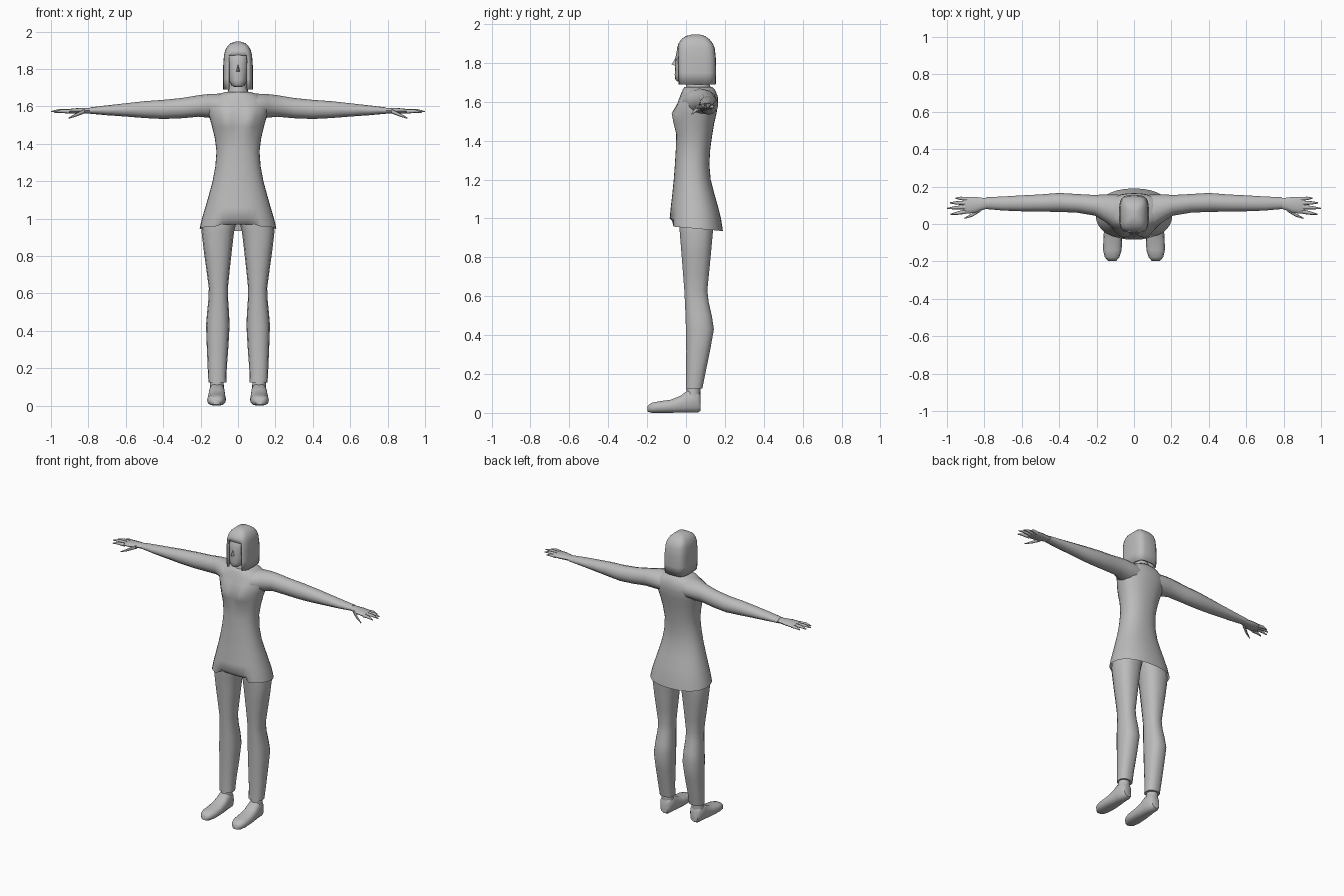
import bpy, bmesh, math
from mathutils import Vector

grey = bpy.data.materials.new("plain grey")
grey.diffuse_color = (0.5, 0.5, 0.5, 1)


def oval(a0, a1, b0, b1, n=16, p=2.0):
    """Closed superellipse filling the box a0..a1 by b0..b1."""
    out = []
    for i in range(n):
        t = 2 * math.pi * i / n
        c, s = math.cos(t), math.sin(t)
        u = math.copysign(abs(c) ** (2 / p), c)
        v = math.copysign(abs(s) ** (2 / p), s)
        out.append(((a0 + a1) / 2 + u * (a1 - a0) / 2, (b0 + b1) / 2 + v * (b1 - b0) / 2))
    return out


def finish(bm, name, angle=50):
    bmesh.ops.recalc_face_normals(bm, faces=bm.faces)
    me = bpy.data.meshes.new(name)
    bm.to_mesh(me)
    bm.free()
    me.materials.append(grey)
    ob = bpy.data.objects.new(name, me)
    bpy.context.collection.objects.link(ob)
    bpy.ops.object.select_all(action='DESELECT')
    ob.select_set(True)
    bpy.context.view_layer.objects.active = ob
    bpy.ops.object.shade_smooth_by_angle(angle=math.radians(angle))
    return ob


def loft(bm, rings, start=True, end=True):
    """Skin a list of equal-length point rings."""
    rows = [[bm.verts.new(p) for p in r] for r in rings]
    n = len(rows[0])
    for a, b in zip(rows, rows[1:]):
        for i in range(n):
            bm.faces.new((a[i], a[(i + 1) % n], b[(i + 1) % n], b[i]))
    if start:
        bm.faces.new(rows[0])
    if end:
        bm.faces.new(rows[-1])


def along_z(table, n=16, p=2.0):
    return [[(x, y, z) for x, y in oval(x0, x1, y0, y1, n, p)] for z, x0, x1, y0, y1 in table]


def along_x(table, n=12, p=2.0):
    return [[(x, y, z) for y, z in oval(y0, y1, z0, z1, n, p)] for x, y0, y1, z0, z1 in table]


def along_y(table, n=14, p=2.6):
    return [[(x, y, z) for x, z in oval(x0, x1, z0, z1, n, p)] for y, x0, x1, z0, z1 in table]


def mirrored(name, builder, angle=50):
    """Right and left copies of a part."""
    for side, s in (("left", 1), ("right", -1)):
        bm = bmesh.new()
        builder(bm)
        for v in bm.verts:
            v.co.x *= s
        finish(bm, side + "_" + name, angle)


# Tunic: z, half width, front, back
tunic = [(0.95, .205, -.085, .19), (1.0, .193, -.084, .18), (1.06, .175, -.078, .165),
         (1.13, .155, -.07, .145), (1.2, .136, -.063, .127), (1.28, .121, -.057, .12),
         (1.36, .115, -.052, .125), (1.43, .124, -.05, .135), (1.49, .138, -.05, .145),
         (1.54, .152, -.05, .157), (1.59, .165, -.042, .165), (1.63, .155, -.03, .163),
         (1.66, .115, -.018, .15), (1.677, .07, -.008, .135)]
bm = bmesh.new()
loft(bm, along_z([(z, -w, w, f, b) for z, w, f, b in tunic], 32, 2.25), start=False)
for v in bm.verts:
    x, y, z = v.co
    if y < 0.03:  # bust
        v.co.y -= 0.034 * math.exp(-((abs(x) - .06) / .04) ** 2 - ((z - 1.525) / .05) ** 2)
    if z < 0.97:  # tilted hem, tucked in at the middle front
        v.co.z = .96 - .09 * (y + .085)
        if y < 0 and abs(x) < .1:
            v.co.y += .035
            v.co.z += .01
finish(bm, "tunic", 60)

# Arms: x, front, back, bottom, top
arm = [(.06, -.03, .155, 1.53, 1.668), (.11, -.02, .158, 1.535, 1.668), (.16, .015, .158, 1.54, 1.666),
       (.21, .045, .155, 1.545, 1.66), (.3, .06, .16, 1.537, 1.645), (.4, .065, .166, 1.533, 1.635),
       (.5, .066, .158, 1.538, 1.628), (.6, .068, .153, 1.546, 1.617), (.7, .072, .147, 1.553, 1.606),
       (.79, .08, .143, 1.561, 1.595)]
mirrored("arm", lambda bm: loft(bm, along_x(arm)))

# Hands: palm plus tapered fingers
palm = [(.775, .085, .138, 1.563, 1.593), (.81, .075, .14, 1.562, 1.593), (.85, .06, .145, 1.56, 1.592),
        (.89, .055, .145, 1.562, 1.588), (.915, .06, .14, 1.566, 1.583)]
fingers = [((.90, .066, 1.573), (.945, .058, 1.575), (.98, .052, 1.568)),
           ((.90, .09, 1.575), (.955, .087, 1.578), (1.0, .083, 1.572)),
           ((.90, .112, 1.575), (.95, .113, 1.577), (.985, .113, 1.57)),
           ((.89, .132, 1.573), (.925, .137, 1.574), (.955, .138, 1.567)),
           ((.82, .078, 1.575), (.865, .048, 1.555), (.907, .03, 1.537))]


def hand(bm):
    loft(bm, along_x(palm))
    for path in fingers:
        loft(bm, along_x([(x, y - r, y + r, z - r, z + r)
                          for (x, y, z), r in zip(path, (.012, .009, .003))], 8))


mirrored("hand", hand)

# Trouser legs: z, inner, outer, front, back
leg = [(.125, .062, .158, -.002, .085), (.2, .06, .162, 0, .1), (.32, .051, .167, 0, .125),
       (.43, .045, .171, -.002, .145), (.5, .048, .165, -.004, .134), (.57, .053, .158, -.007, .118),
       (.63, .054, .156, -.01, .111), (.72, .045, .168, -.017, .12), (.82, .034, .182, -.025, .13),
       (.93, .021, .195, -.034, .14), (1.0, .004, .185, -.04, .145), (1.08, 0, .15, -.035, .13)]
mirrored("trouser_leg", lambda bm: loft(bm, along_z(leg, 14, 2.4)))

# Shoes: y, inner, outer, bottom, top
shoe = [(.075, .085, .14, .01, .09), (.06, .073, .152, 0, .115), (.01, .07, .156, 0, .118),
        (-.03, .067, .16, 0, .088), (-.08, .064, .164, 0, .068), (-.14, .066, .165, 0, .06),
        (-.178, .078, .156, 0, .052), (-.197, .095, .138, .006, .036)]
ankle = [(.05, .073, .153, 0, .072), (.15, .078, .148, .004, .075)]


def shoe_part(bm):
    loft(bm, along_y(shoe))
    loft(bm, along_z(ankle))


mirrored("shoe", shoe_part)

# Neck
bm = bmesh.new()
loft(bm, along_z([(1.64, -.075, .075, -.015, .14), (1.68, -.055, .055, 0, .125),
                  (1.72, -.047, .047, .005, .11), (1.78, -.047, .047, .01, .11)]))
finish(bm, "neck")

# Head: z, half width, front, back
head = [(1.705, .022, -.045, .02), (1.715, .036, -.055, .05), (1.74, .05, -.058, .09),
        (1.78, .058, -.056, .12), (1.83, .062, -.054, .135), (1.87, .061, -.046, .135),
        (1.905, .045, -.02, .11)]
bm = bmesh.new()
loft(bm, along_z([(z, -w, w, f, b) for z, w, f, b in head], 20, 2.3))
finish(bm, "head")

# Nose
bm = bmesh.new()
tip = [bm.verts.new(c) for c in ((0, -.052, 1.83), (-.011, -.052, 1.785), (.011, -.052, 1.785), (0, -.074, 1.792))]
for f in ((0, 1, 3), (0, 3, 2), (1, 2, 3), (0, 2, 1)):
    bm.faces.new([tip[i] for i in f])
finish(bm, "nose")

# Bobbed hair with an opening for the face
hair = [(1.69, .079, -.045, .153), (1.75, .08, -.047, .155), (1.82, .079, -.048, .154),
        (1.875, .075, -.046, .148), (1.9, .069, -.039, .138), (1.922, .057, -.024, .12),
        (1.938, .039, 0, .098), (1.946, .016, .03, .072)]
bm = bmesh.new()
loft(bm, along_z([(z, -w, w, f, b) for z, w, f, b in hair], 24, 3.6), start=False)
face = [f for f in bm.faces if f.calc_center_median().z < 1.87
        and f.calc_center_median().y < -.03 and abs(f.calc_center_median().x) < .052]
bmesh.ops.delete(bm, geom=face, context='FACES')
ob = finish(bm, "hair")
mod = ob.modifiers.new("thickness", 'SOLIDIFY')
mod.thickness = .014
mod.offset = -1
